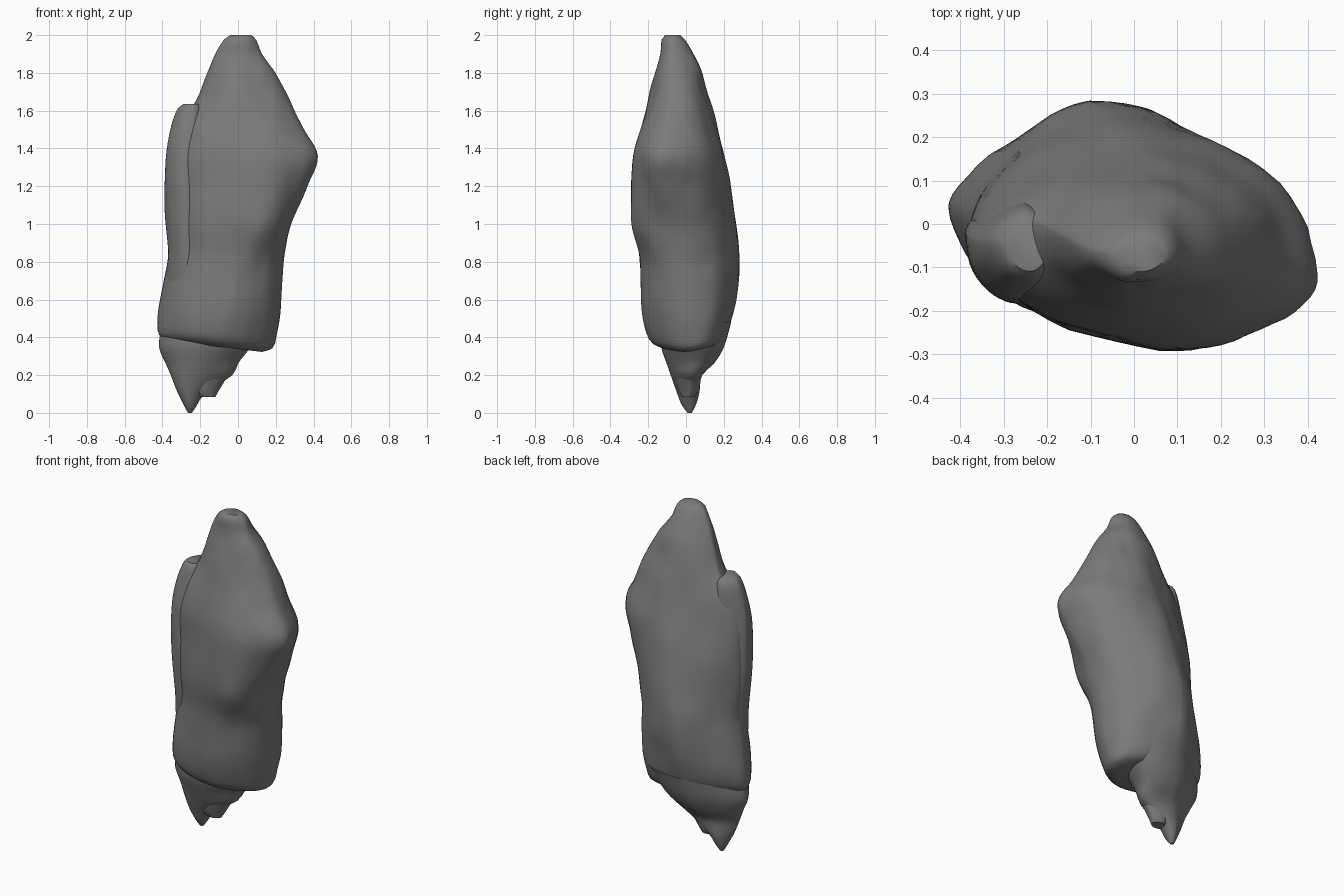
import bpy, bmesh, math
from mathutils import noise, Vector

# Each row: z, left x,y, right x,y, front x,y, back x,y (extreme points of a section)
BODY = [
    (0.35, -.38, .02, .14, .05, -.08, -.13, -.10, .17),
    (0.37, -.415, .03, .185, .05, -.10, -.18, -.10, .20),
    (0.42, -.425, .04, .20, .04, -.10, -.21, -.10, .23),
    (0.55, -.42, .04, .22, .02, -.06, -.235, -.10, .26),
    (0.70, -.395, .03, .235, .00, -.02, -.24, -.10, .278),
    (0.85, -.367, .02, .252, -.02, .04, -.25, -.10, .28),
    (1.00, -.37, .01, .28, -.05, .10, -.275, -.06, .267),
    (1.20, -.37, .01, .365, -.10, .12, -.285, -.03, .237),
    (1.36, -.365, .00, .425, -.12, .10, -.28, .00, .205),
    (1.50, -.325, .00, .35, -.09, .06, -.245, .03, .165),
    (1.65, -.225, .00, .275, -.07, .03, -.20, .05, .13),
    (1.80, -.165, -.03, .195, -.07, .01, -.165, .04, .09),
    (1.90, -.12, -.05, .12, -.07, .00, -.14, .02, .04),
    (1.975, -.075, -.065, .092, -.07, .00, -.13, .01, -.005),
    (2.00, -.04, -.07, .07, -.07, .01, -.11, .01, -.03),
]
SLAB = [
    (0.40, -.36, .00, -.20, -.02, -.26, -.10, -.26, .06),
    (0.70, -.385, .02, -.16, -.02, -.26, -.15, -.26, .08),
    (0.85, -.37, .00, -.16, -.02, -.27, -.165, -.26, .08),
    (1.10, -.387, -.02, -.16, -.02, -.27, -.18, -.27, .07),
    (1.35, -.387, -.03, -.17, -.03, -.27, -.175, -.27, .06),
    (1.50, -.36, -.04, -.18, -.05, -.25, -.155, -.26, .055),
    (1.61, -.32, -.04, -.19, -.06, -.24, -.13, -.25, .035),
    (1.635, -.29, -.05, -.20, -.06, -.24, -.11, -.25, .01),
]
TIP = [
    (0.00, -.265, .02, -.245, .02, -.255, .01, -.255, .03),
    (0.04, -.285, .02, -.22, .02, -.255, -.02, -.25, .05),
    (0.10, -.315, .01, -.18, .02, -.26, -.045, -.24, .068),
    (0.20, -.355, .01, -.03, .03, -.25, -.08, -.20, .085),
    (0.26, -.38, .02, .00, .05, -.23, -.10, -.16, .145),
    (0.35, -.415, .03, .07, .07, -.21, -.13, -.12, .20),
    (0.48, -.40, .03, .16, .07, -.20, -.14, -.10, .24),
]
SHARD = [
    (0.085, -.21, .01, -.12, .01, -.16, -.02, -.16, .045),
    (0.12, -.26, .01, -.10, .02, -.18, -.04, -.17, .06),
    (0.28, -.30, .00, .00, .02, -.18, -.08, -.16, .09),
]
# Surface dents and bumps: centre, radius, signed depth
DENTS = [
    ((.10, .12, 1.72), .12, -.016), ((-.08, .12, 1.72), .13, .012),
    ((.14, -.26, .98), .15, .012), ((.15, -.22, .78), .12, -.008),
    ((.20, .12, .50), .12, .01), ((.22, .10, .80), .10, -.012),
    ((-.22, .18, 1.35), .18, -.008), ((.0, -.19, 1.70), .12, .01),
    ((-.12, -.25, 1.30), .15, -.008), ((.0, .22, .62), .10, -.012),
]

ROCK = bpy.data.materials.new("dark_stone")
ROCK.diffuse_color = (.2, .2, .2, 1)


def sample(rows, z):
    """Smoothly interpolate section parameters at height z."""
    n = len(rows)
    i = max(k for k in range(n - 1) if rows[k][0] <= z + 1e-9)
    a, b = rows[i], rows[i + 1]
    h = b[0] - a[0]
    t = (z - a[0]) / h

    def slope(j, c):
        p, q = rows[max(j - 1, 0)], rows[min(j + 1, n - 1)]
        return (q[c] - p[c]) / (q[0] - p[0])
    return [(2*t**3 - 3*t*t + 1) * a[c] + (t**3 - 2*t*t + t) * h * slope(i, c)
            + (3*t*t - 2*t**3) * b[c] + (t**3 - t*t) * h * slope(i + 1, c)
            for c in range(1, 9)]


def ring(s, square, per=14):
    """Four quadrants of differing squareness: right-back, back-left, left-front, front-right."""
    left, right, front, back = (s[0:2], s[2:4], s[4:6], s[6:8])
    pts = []
    for side, end, e, flip in ((right, back, square, 0), (left, back, 1.4, 1),
                               (left, front, 1.0, 0), (right, front, 1.1, 1)):
        for k in range(per):
            u = k / per * math.pi / 2
            if flip:
                u = math.pi / 2 - u
            pts.append((end[0] + (side[0] - end[0]) * max(math.cos(u), 0)**e,
                        side[1] + (end[1] - side[1]) * max(math.sin(u), 0)**e))
    return pts


def loft(name, rows, rough, tilt=0.0, square=.95):
    bm = bmesh.new()
    levels = []
    for a, b in zip(rows, rows[1:]):
        steps = max(2, round((b[0] - a[0]) / .025))
        levels += [a[0] + (b[0] - a[0]) * k / steps for k in range(steps)]
    levels.append(rows[-1][0])
    rings = []
    for z in levels:
        # the broken underside slopes down to the right and up at the back
        drop = tilt * max(0, min(1, (.6 - z) / .2))
        rings.append([bm.verts.new((x, y, z - drop * (x + .1 - max(y, 0) * 1.5)))
                      for x, y in ring(sample(rows, z), square)])
    for lo, hi in zip(rings, rings[1:]):
        for k in range(len(lo)):
            j = (k + 1) % len(lo)
            bm.faces.new((lo[k], lo[j], hi[j], hi[k]))
    bm.faces.new(rings[0][::-1])
    bm.faces.new(rings[-1])
    bm.normal_update()
    # Weathering: vertically stretched noise plus the dents
    moves = []
    for v in bm.verts:
        p = v.co
        d = rough * noise.noise(Vector((p.x * 6, p.y * 6, p.z * 2.5)))
        d += rough * .5 * noise.noise(Vector((p.x * 16, p.y * 16, p.z * 4)))
        for c, r, depth in DENTS:
            d += depth * math.exp(-((p - Vector(c)).length / r)**2 * 1.5)
        moves.append(Vector((v.normal.x, v.normal.y, 0)) * d)
    for v, m in zip(bm.verts, moves):
        v.co += m
    me = bpy.data.meshes.new(name)
    bm.to_mesh(me)
    bm.free()
    me.materials.append(ROCK)
    ob = bpy.data.objects.new(name, me)
    bpy.context.collection.objects.link(ob)
    bpy.ops.object.select_all(action='DESELECT')
    ob.select_set(True)
    bpy.context.view_layer.objects.active = ob
    bpy.ops.object.shade_smooth_by_angle(angle=math.radians(45))
    return ob


# Main boulder, side slab with its ledge, and the broken lower point
loft("rock_body", BODY, .010, .12)
loft("side_slab", SLAB, .008)
loft("lower_point", TIP, .006, square=.75)
loft("lower_shard", SHARD, .006)
